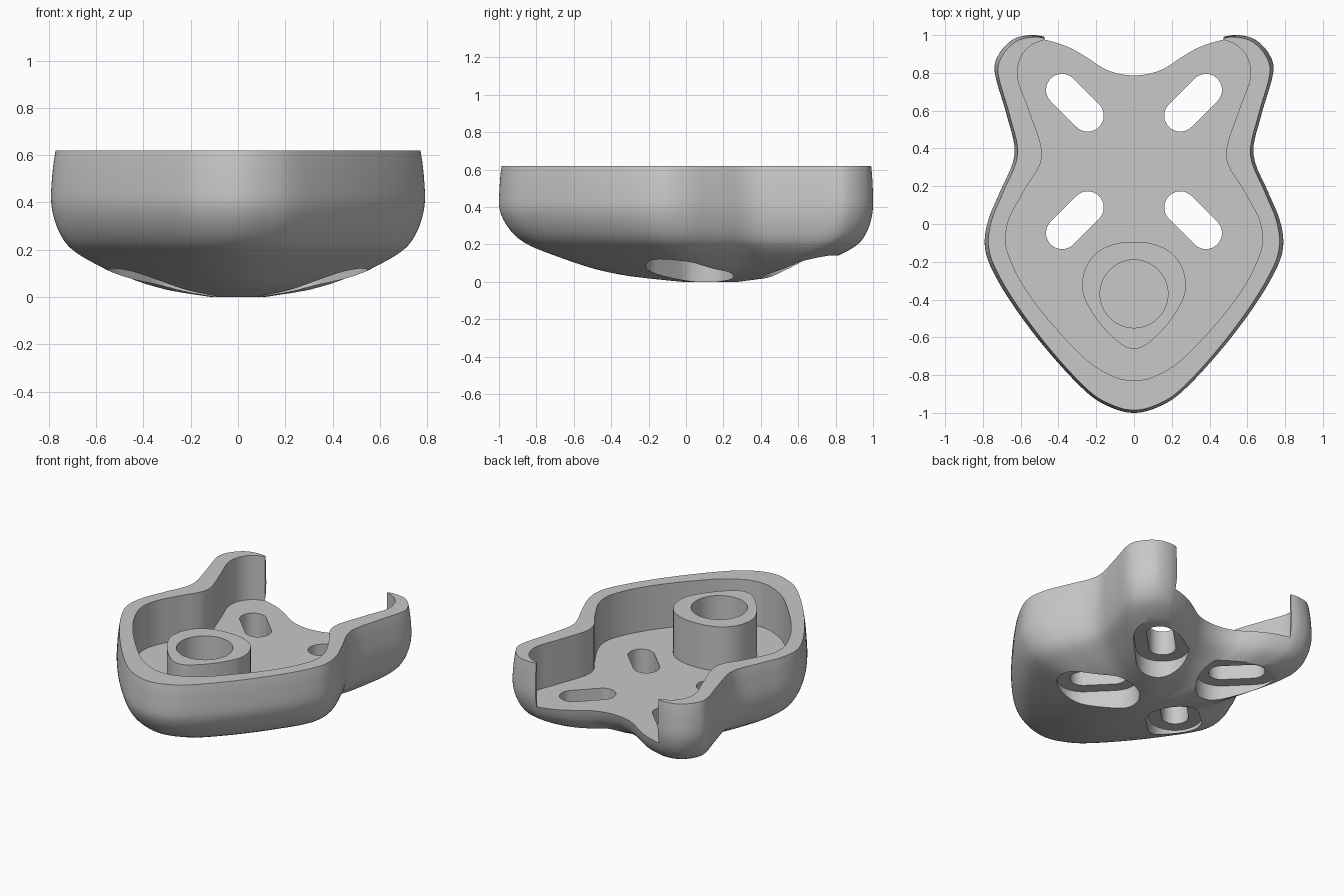
import bpy, bmesh, math
from mathutils import Vector

cube = bpy.data.objects.get("Cube")
if cube:
    bpy.data.objects.remove(cube, do_unlink=True)

RIM, FLOOR, LEDGE, BULGE = 0.62, 0.31, 0.14, 0.42
CENTRE_Y = 0.15

grey = bpy.data.materials.new("plain grey")
grey.use_nodes = True
grey.diffuse_color = (0.58, 0.58, 0.58, 1)
grey.node_tree.nodes["Principled BSDF"].inputs["Base Color"].default_value = (0.58, 0.58, 0.58, 1)


def spline(points, steps, closed=False):
    """Catmull-Rom curve through 2D points."""
    p = [Vector(q) for q in points]
    n = len(p)
    out = []
    for i in range(n if closed else n - 1):
        if closed:
            a, b, c, d = (p[(i + k) % n] for k in (-1, 0, 1, 2))
        else:
            a, b, c, d = p[max(i - 1, 0)], p[i], p[i + 1], p[min(i + 2, n - 1)]
        for s in range(steps):
            t = s / steps
            out.append(0.5 * (2 * b + (c - a) * t + (2 * a - 5 * b + 4 * c - d) * t ** 2
                              + (3 * b - a - 3 * c + d) * t ** 3))
    return out if closed else out + [p[-1]]


def mirrored(half):
    """Full loop from the points of its +x half."""
    return half + [(-x, y) for x, y in reversed(half) if x > 0]


def make(name, rings):
    """Closed solid through a stack of matching rings."""
    bm = bmesh.new()
    loops = [[bm.verts.new(v) for v in ring] for ring in rings]
    n = len(loops[0])
    for low, high in zip(loops, loops[1:]):
        for i in range(n):
            j = (i + 1) % n
            bm.faces.new((low[i], low[j], high[j], high[i]))
    bm.faces.new(loops[0][::-1])
    bm.faces.new(loops[-1])
    bmesh.ops.recalc_face_normals(bm, faces=bm.faces)
    mesh = bpy.data.meshes.new(name)
    bm.to_mesh(mesh)
    bm.free()
    obj = bpy.data.objects.new(name, mesh)
    bpy.context.collection.objects.link(obj)
    mesh.materials.append(grey)
    return obj


def prism(name, loop, z0, z1):
    return make(name, [[(x, y, z) for x, y in loop] for z in (z0, z1)])


def combine(target, tool, operation):
    """Boolean the tool into the target and drop the tool."""
    tool.hide_render = True
    mod = target.modifiers.new(operation, 'BOOLEAN')
    mod.operation, mod.object, mod.solver = operation, tool, 'EXACT'
    bpy.context.view_layer.objects.active = target
    bpy.ops.object.modifier_apply(modifier=mod.name)
    bpy.data.objects.remove(tool, do_unlink=True)


def capsule(x, y, lean, radius):
    """Diagonal slot outline; lean is the slope of its axis."""
    ax = Vector((1, lean)).normalized()
    base = math.atan2(ax.y, ax.x) - math.pi / 2
    loop = []
    for end, reach in ((0, 0.096), (1, -0.096)):
        for i in range(17):
            a = base + math.pi * (end + i / 16)
            loop.append(Vector((x, y)) + ax * reach
                        + radius * Vector((math.cos(a), math.sin(a))))
    return loop


def shell_point(x, y, s, z):
    """Outline point drawn in by s, fuller towards the back and steeper in y above the bulge."""
    if z > BULGE:
        return x * s, CENTRE_Y + (y - CENTRE_Y) * (1 + s) / 2, z
    back = min(max((y + 0.4) / 0.6, 0), 1)
    s += (1 - s) * 0.4 * back * s ** 3
    return x * s, CENTRE_Y + (y - CENTRE_Y) * s, z


# Outer shell: outline drawn in by a rounded bowl profile
outline = spline(mirrored([
    (0, -1), (0.12, -0.972), (0.25, -0.892), (0.45, -0.68), (0.63, -0.445), (0.75, -0.245),
    (0.79, -0.115), (0.772, 0.02), (0.71, 0.17), (0.632, 0.37), (0.675, 0.58), (0.737, 0.8),
    (0.715, 0.9), (0.64, 0.977), (0.55, 1), (0.47, 0.99), (0.355, 0.953), (0.255, 0.897),
    (0.168, 0.84), (0.087, 0.81), (0, 0.8)]), 5, closed=True)
profile = spline([
    (0.15, 0), (0.39, 0.03), (0.565, 0.072), (0.74, 0.14), (0.85, 0.19), (0.913, 0.235),
    (0.96, 0.295), (0.99, 0.36), (1, BULGE), (0.995, 0.5), (0.986, 0.57), (0.975, RIM)], 3)
body = make("shell_body", [[shell_point(x, y, s, z) for x, y in outline] for s, z in profile])

# Inner cavity, open at the back
half = [tuple(v) for v in spline([
    (0, -0.83), (0.1, -0.81), (0.25, -0.72), (0.45, -0.51), (0.58, -0.335), (0.65, -0.2),
    (0.68, -0.09), (0.66, 0.03), (0.58, 0.18), (0.487, 0.36), (0.555, 0.6), (0.615, 0.77),
    (0.6, 0.88), (0.545, 0.945), (0.475, 0.975)], 5)] + [(0.47, 1.2)]
combine(body, prism("cavity_cutter", mirrored(half), FLOOR, 1), 'DIFFERENCE')

# Teardrop post with a round blind hole
post = spline(mirrored([
    (0, -0.66), (0.07, -0.635), (0.17, -0.54), (0.25, -0.42), (0.275, -0.33), (0.255, -0.23),
    (0.195, -0.15), (0.1, -0.105), (0, -0.095)]), 6, closed=True)
combine(body, prism("post", post, FLOOR - 0.05, RIM), 'UNION')
hole = [(0.18 * math.cos(a), -0.37 + 0.18 * math.sin(a))
        for a in (math.tau * i / 48 for i in range(48))]
combine(body, prism("hole_cutter", hole, FLOOR, 1), 'DIFFERENCE')

# Slots through the floor, each with a wider pocket underneath
for side in (-1, 1):
    for y, lean in ((0.02, -side), (0.642, side)):
        for radius, top in ((0.168, LEDGE), (0.085, FLOOR + 0.1)):
            loop = capsule(side * 0.313, y, -lean if y > 1 else lean, radius)
            combine(body, prism("slot_cutter", loop, -0.1, top), 'DIFFERENCE')

# Smooth curved walls, crisp rims
bpy.ops.object.select_all(action='DESELECT')
body.select_set(True)
bpy.context.view_layer.objects.active = body
bpy.ops.object.shade_smooth_by_angle(angle=math.radians(30))
